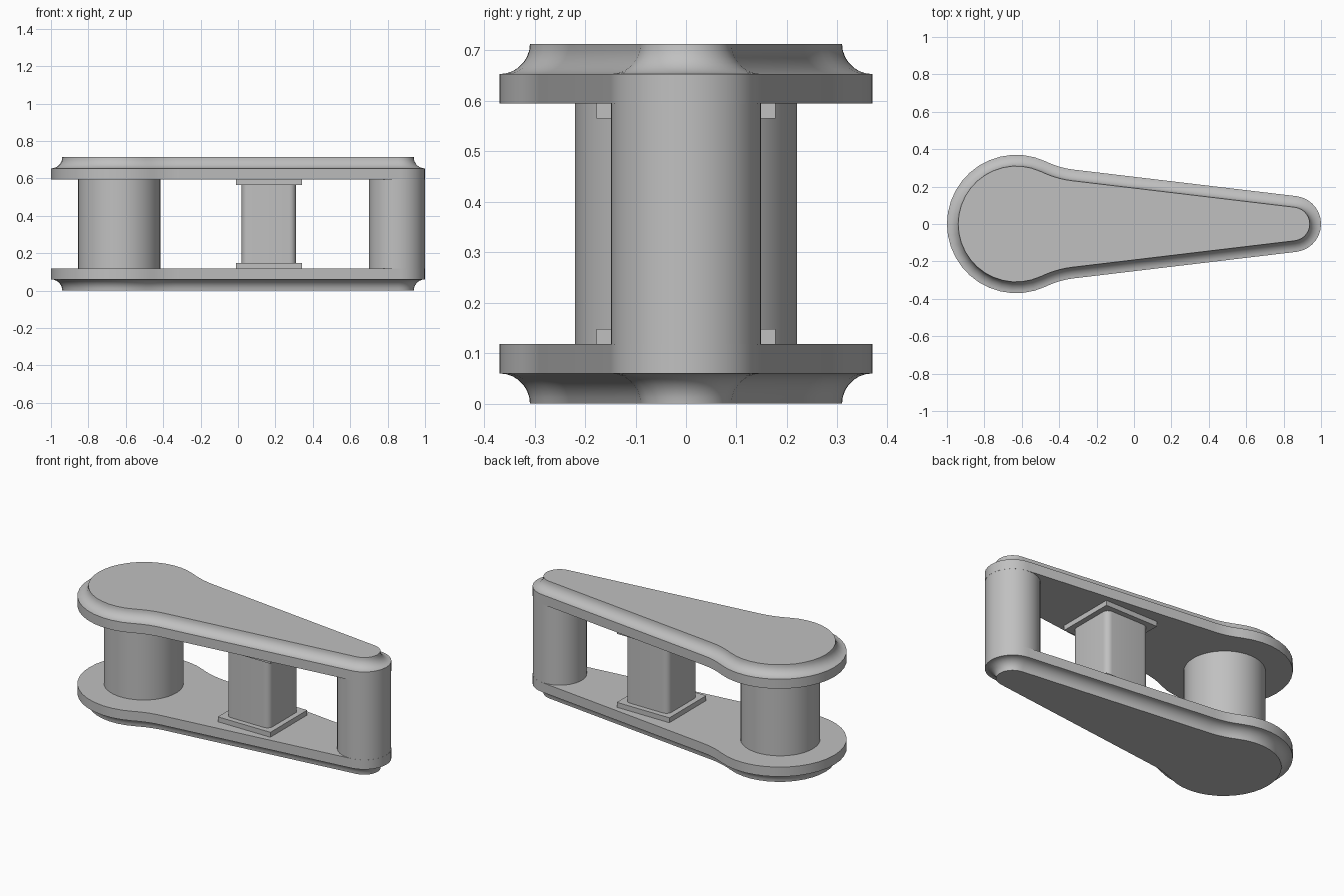
import bpy, bmesh, math
from mathutils import Vector

cube = bpy.data.objects.get("Cube")
if cube:
    bpy.data.objects.remove(cube)

HEIGHT = 0.713
SLAB = 0.058          # thickness of the straight rim
COVE = 0.06           # radius of the concave edge
FLOOR = COVE + SLAB   # inner face of the lower plate
CEIL = HEIGHT - FLOOR

grey = bpy.data.materials.new("light grey")
grey.use_nodes = True
grey.diffuse_color = (0.53, 0.53, 0.53, 1)
grey.node_tree.nodes["Principled BSDF"].inputs["Base Color"].default_value = (0.53, 0.53, 0.53, 1)


def loft(name, rings):
    """Skin a stack of (outline, z) rings and cap both ends."""
    bm = bmesh.new()
    loops = [[bm.verts.new((p.x, p.y, z)) for p in pts] for pts, z in rings]
    n = len(loops[0])
    for a, b in zip(loops, loops[1:]):
        for i in range(n):
            j = (i + 1) % n
            bm.faces.new((a[i], a[j], b[j], b[i]))
    bm.faces.new(loops[0])
    bm.faces.new(loops[-1])
    bmesh.ops.recalc_face_normals(bm, faces=bm.faces)
    me = bpy.data.meshes.new(name)
    bm.to_mesh(me)
    bm.free()
    me.materials.append(grey)
    me.shade_smooth()
    me.set_sharp_from_angle(angle=math.radians(35))
    ob = bpy.data.objects.new(name, me)
    bpy.context.collection.objects.link(ob)
    return ob


def arc(cx, r, start, end, steps, cy=0):
    angles = [math.radians(start + (end - start) * i / steps) for i in range(steps + 1)]
    return [Vector((cx + r * math.cos(a), cy + r * math.sin(a))) for a in angles]


def inset(pts, d):
    """Move a clockwise outline inwards by d."""
    out = []
    for i, p in enumerate(pts):
        e1 = (p - pts[i - 1]).normalized()
        e2 = (pts[(i + 1) % len(pts)] - p).normalized()
        n1, n2 = Vector((e1.y, -e1.x)), Vector((e2.y, -e2.x))
        out.append(p + (n1 + n2) * d / (1 + n1.dot(n2)))
    return out


def plate_outline():
    """Round head, soft neck, straight taper to a small round tip."""
    head = arc(-0.63, 0.37, 180, 65, 12)
    tip = arc(0.85, 0.15, 83.2, 0, 7)
    a, ctrl, b = head[-1], Vector((-0.40, 0.30)), Vector((-0.325, 0.291))
    neck = [a * (1 - t) ** 2 + ctrl * 2 * t * (1 - t) + b * t * t
            for t in (0.2, 0.4, 0.6, 0.8, 1)]
    half = head + neck + tip
    return half + [Vector((p.x, -p.y)) for p in reversed(half[1:-1])]


def rounded_square(cx, half, r):
    pts = []
    for sx, sy, start in ((1, 1, 0), (-1, 1, 90), (-1, -1, 180), (1, -1, 270)):
        pts += arc(cx + sx * (half - r), r, start, start + 90, 6, sy * (half - r))
    return pts


# Matching end plates with a coved outer edge
outline = plate_outline()
profile = [(0, CEIL), (0, CEIL + SLAB)]
for k in range(1, 8):
    a = math.pi / 2 * (1 - k / 7)
    profile.append((COVE * math.cos(a), HEIGHT - COVE * math.sin(a)))
loft("top_plate", [(inset(outline, d), z) for d, z in profile])
loft("bottom_plate", [(inset(outline, d), HEIGHT - z) for d, z in profile])

# Round posts between the plates
for name, x, r in (("head_post", -0.635, 0.22), ("tip_post", 0.85, 0.149)):
    ring = arc(x, r, 0, 360, 48)[:-1]
    loft(name, [(ring, FLOOR), (ring, CEIL)])

# Square middle post with rounded corners and thin square pads
MID = 0.165
PAD = 0.03
ring = rounded_square(MID, 0.145, 0.035)
loft("middle_post", [(ring, FLOOR + PAD), (ring, CEIL - PAD)])
h = 0.177
pad = [Vector((MID + sx * h, sy * h)) for sx, sy in ((1, 1), (-1, 1), (-1, -1), (1, -1))]
loft("lower_pad", [(pad, FLOOR), (pad, FLOOR + PAD)])
loft("upper_pad", [(pad, CEIL - PAD), (pad, CEIL)])
